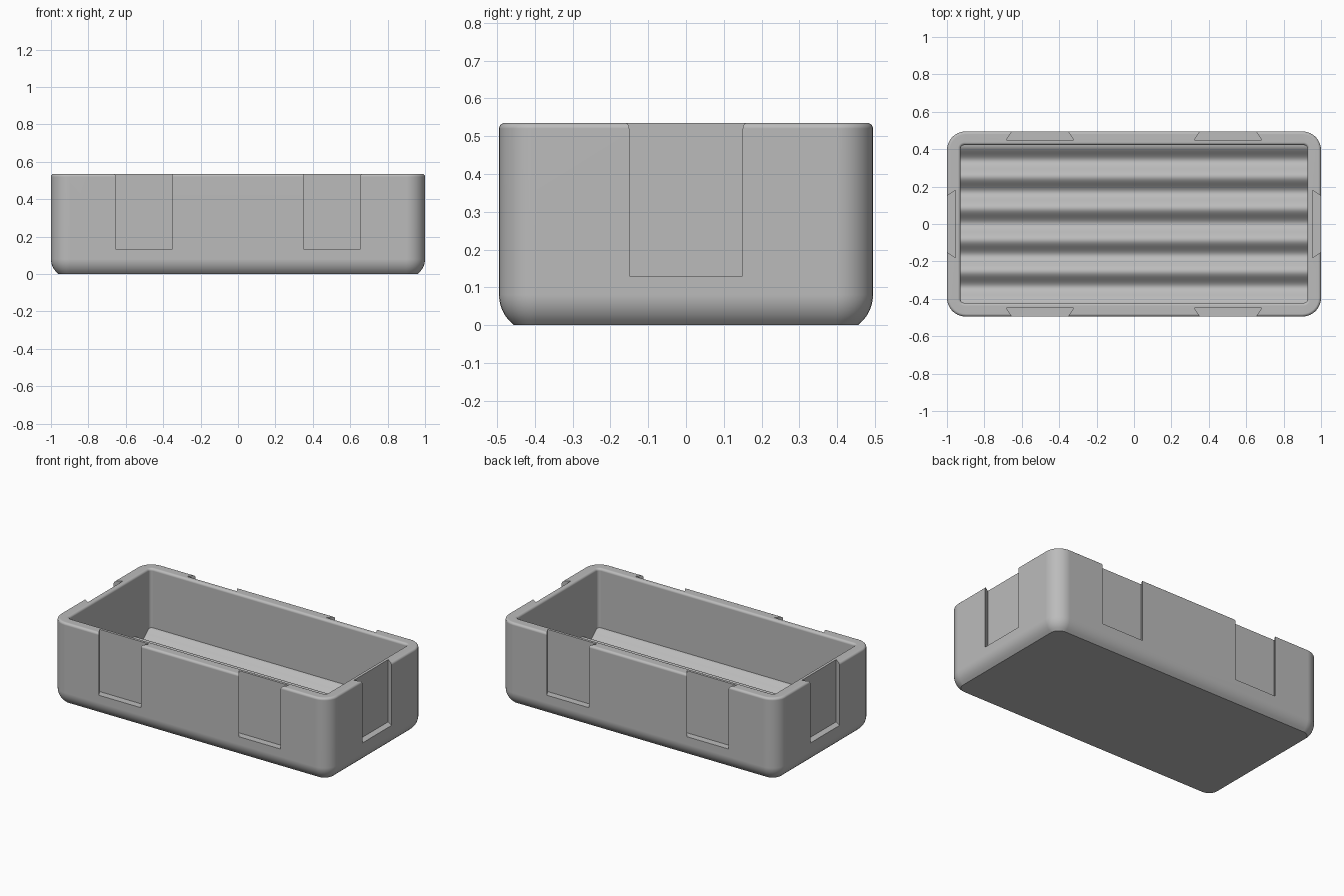
import bpy, bmesh, math
from mathutils import Matrix, Vector

if "Cube" in bpy.data.objects:
    bpy.data.objects.remove(bpy.data.objects["Cube"])

HX, HY, H = 1.0, 0.495, 0.535      # outer half sizes and height
WALL, FLOOR = 0.073, 0.09          # wall thickness, hidden cavity base
ROUND = 0.015                      # rim rounding
SEG = 8

grey = bpy.data.materials.new("plain grey")
grey.diffuse_color = (0.5, 0.5, 0.5, 1)
grey.use_nodes = True
grey.node_tree.nodes["Principled BSDF"].inputs["Base Color"].default_value = grey.diffuse_color


def make_object(name, bm):
    bmesh.ops.recalc_face_normals(bm, faces=bm.faces)
    mesh = bpy.data.meshes.new(name)
    bm.to_mesh(mesh)
    bm.free()
    mesh.materials.append(grey)
    ob = bpy.data.objects.new(name, mesh)
    bpy.context.collection.objects.link(ob)
    return ob


def activate(ob):
    bpy.ops.object.select_all(action='DESELECT')
    ob.select_set(True)
    bpy.context.view_layer.objects.active = ob


def smooth(ob):
    activate(ob)
    bpy.ops.object.shade_smooth_by_angle(angle=math.radians(30))
    wn = ob.modifiers.new("even shading", 'WEIGHTED_NORMAL')
    wn.keep_sharp = True


def ring(bm, inset, r, z):
    """Rounded rectangle of vertices, inset from the outer walls."""
    hx, hy = HX - inset - r, HY - inset - r
    verts = []
    for k, (sx, sy) in enumerate([(1, 1), (-1, 1), (-1, -1), (1, -1)]):
        for i in range(SEG + 1):
            a = math.pi / 2 * (k + i / SEG)
            verts.append(bm.verts.new((sx * hx + r * math.cos(a),
                                       sy * hy + r * math.sin(a), z)))
    return verts


# Tray body: one wall profile (inset, corner radius, height) swept round the box
profile = []
for i in range(7):                                   # curved lower edge
    z = 0.08 * i / 6
    d = 0.1 - math.sqrt(0.01 - (0.08 - z) ** 2)
    profile.append((d, 0.1 - d, z))
for i in range(6):                                   # outer rim rounding
    a = math.pi / 2 * i / 5
    d = ROUND * (1 - math.cos(a))
    profile.append((d, 0.1 - d, H - ROUND + ROUND * math.sin(a)))
for i in range(6):                                   # inner rim rounding
    a = math.pi / 2 * i / 5
    d = WALL - ROUND + ROUND * math.sin(a)
    profile.append((d, 0.02 + WALL - d, H - ROUND + ROUND * math.cos(a)))
profile.append((WALL, 0.02, FLOOR))

bm = bmesh.new()
rings = [ring(bm, *p) for p in profile]
for a, b in zip(rings, rings[1:]):
    n = len(a)
    for i in range(n):
        j = (i + 1) % n
        bm.faces.new((a[i], a[j], b[j], b[i]))
bm.faces.new(rings[0])
bm.faces.new(rings[-1])
tray = make_object("tray_body", bm)

# Dovetail slot cutters: narrow at the outer face, wider inside
bm = bmesh.new()
slots = [(x, s * HY, 0 if s < 0 else math.pi) for x in (-0.503, 0.503) for s in (-1, 1)]
slots += [(s * HX, 0, s * math.pi / 2) for s in (-1, 1)]
section = [(-0.117, -0.05), (0.117, -0.05), (0.18, 0.045), (-0.18, 0.045)]
for cx, cy, ang in slots:
    m = Matrix.Translation((cx, cy, 0)) @ Matrix.Rotation(ang, 4, 'Z')
    low = [bm.verts.new(m @ Vector((x, y, 0.13))) for x, y in section]
    top = [bm.verts.new(m @ Vector((x, y, 0.7))) for x, y in section]
    bm.faces.new(low)
    bm.faces.new(top)
    for i in range(4):
        j = (i + 1) % 4
        bm.faces.new((low[i], low[j], top[j], top[i]))
cutter = make_object("slot_cutter", bm)
cutter.hide_render = True
activate(tray)
cut = tray.modifiers.new("slots", 'BOOLEAN')
cut.operation, cut.solver, cut.object = 'DIFFERENCE', 'EXACT', cutter
bpy.ops.object.modifier_apply(modifier=cut.name)
bpy.data.objects.remove(cutter)
smooth(tray)

# Corrugated floor: five waves running along the tray
bm = bmesh.new()
ix, iy, steps = HX - WALL, HY - WALL, 100
pts = []
for i in range(steps + 1):
    y = -iy + 2 * iy * i / steps
    pts.append((y, 0.125 + 0.026 * math.cos(2 * math.pi * (y - iy) / (2 * iy / 5))))
pts += [(iy, FLOOR - 0.01), (-iy, FLOOR - 0.01)]
ends = [[bm.verts.new((x, y, z)) for y, z in pts] for x in (-ix, ix)]
for e in ends:
    bm.faces.new(e)
for i in range(len(pts)):
    j = (i + 1) % len(pts)
    bm.faces.new((ends[0][i], ends[0][j], ends[1][j], ends[1][i]))
smooth(make_object("corrugated_floor", bm))
